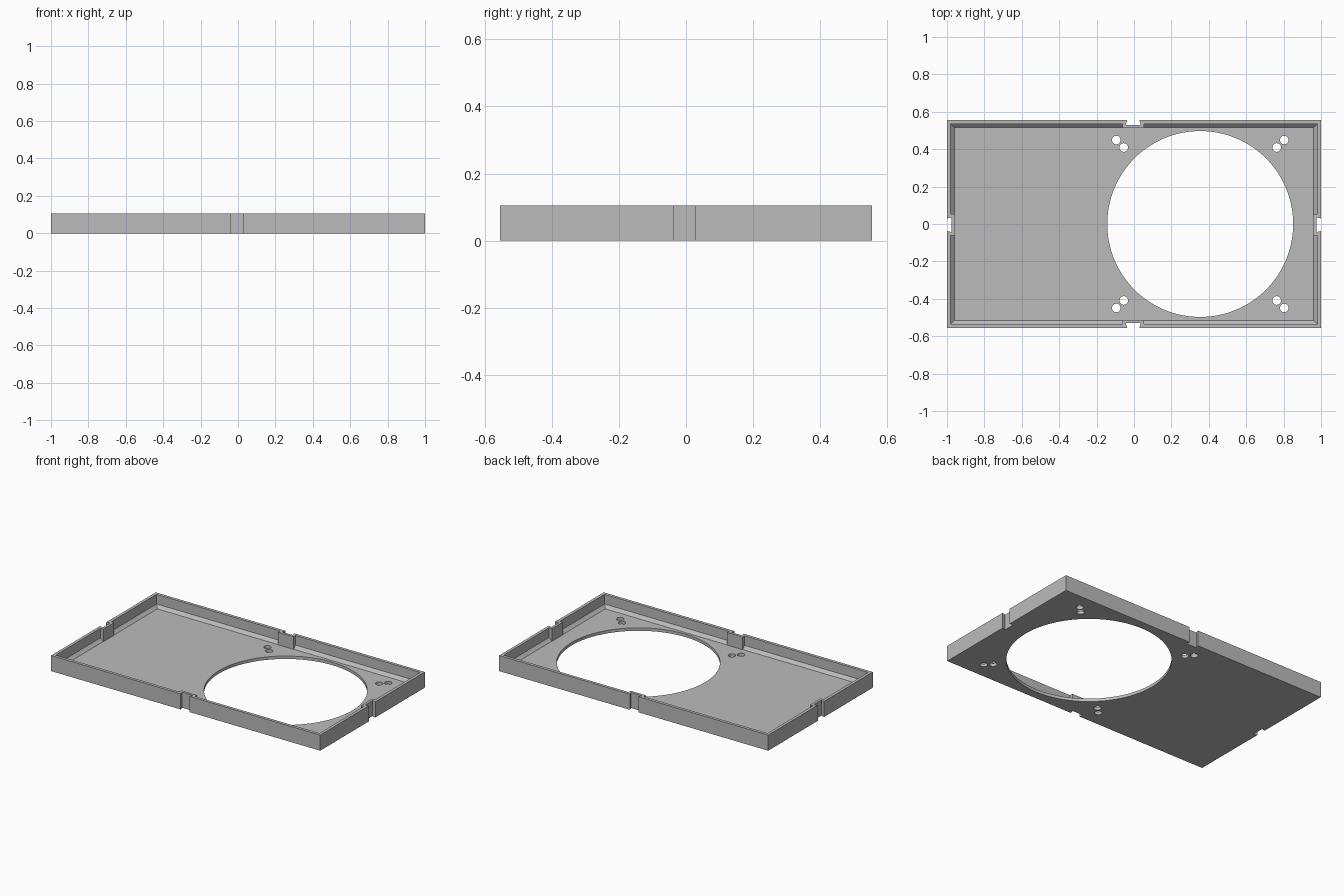
import bpy
import bmesh
import math
from mathutils import Matrix

if "Cube" in bpy.data.objects:
    bpy.data.objects.remove(bpy.data.objects["Cube"], do_unlink=True)

HX, HY, HEIGHT = 1.0, 0.555, 0.105   # outer half sizes and height
FLOOR, WALL, CHAMFER = 0.02, 0.02, 0.02
SLOT_SHIFT = -0.004                  # slots sit slightly off the middle

grey = bpy.data.materials.new("light_grey")
grey.use_nodes = True
colour = (0.5, 0.5, 0.5, 1)
grey.diffuse_color = colour
grey.node_tree.nodes["Principled BSDF"].inputs["Base Color"].default_value = colour


def make_object(name, bm):
    bmesh.ops.recalc_face_normals(bm, faces=bm.faces)
    mesh = bpy.data.meshes.new(name)
    bm.to_mesh(mesh)
    bm.free()
    mesh.materials.append(grey)
    obj = bpy.data.objects.new(name, mesh)
    bpy.context.collection.objects.link(obj)
    return obj


def loft(bm, rings):
    """Close a stack of equal-length point rings into a solid."""
    rows = [[bm.verts.new(p) for p in ring] for ring in rings]
    for low, high in zip(rows, rows[1:]):
        for i in range(len(low)):
            j = (i + 1) % len(low)
            bm.faces.new((low[i], low[j], high[j], high[i]))
    bm.faces.new(rows[0][::-1])
    bm.faces.new(rows[-1])


def rectangle(inset, z):
    x, y = HX - inset, HY - inset
    return [(-x, -y, z), (x, -y, z), (x, y, z), (-x, y, z)]


def prism(bm, outline, bottom, top):
    loft(bm, [[(x, y, z) for x, y in outline] for z in (bottom, top)])


def side_outlines(outer_half, inner_half, outer, inner):
    """A trapezium at the middle of each of the four walls."""
    for sign in (-1, 1):
        for along_x, reach in ((True, HY), (False, HX)):
            shape = [(-outer_half, reach + outer), (outer_half, reach + outer),
                     (inner_half, reach - inner), (-inner_half, reach - inner)]
            shape = [(a + SLOT_SHIFT, sign * d) for a, d in shape]
            yield shape if along_x else [(d, a) for a, d in shape]


def subtract(target, cutter):
    mod = target.modifiers.new("cut", "BOOLEAN")
    mod.operation = "DIFFERENCE"
    mod.solver = "EXACT"
    mod.object = cutter
    bpy.context.view_layer.objects.active = target
    bpy.ops.object.modifier_apply(modifier=mod.name)
    bpy.data.objects.remove(cutter, do_unlink=True)


# Solid outer block
bm = bmesh.new()
loft(bm, [rectangle(0, 0), rectangle(0, HEIGHT)])
tray = make_object("tray", bm)

# Cavity with a chamfered foot, leaving a boss behind each slot
bm = bmesh.new()
loft(bm, [rectangle(WALL + CHAMFER, FLOOR), rectangle(WALL, FLOOR + CHAMFER),
          rectangle(WALL, HEIGHT + 0.1)])
cavity = make_object("cavity_cutter", bm)
bm = bmesh.new()
for outline in side_outlines(0.057, 0.057, 0.05, 0.042):
    prism(bm, outline, -0.1, 0.5)
subtract(cavity, make_object("boss_cutter", bm))
subtract(tray, cavity)

# Dovetail slots through the walls
bm = bmesh.new()
for outline in side_outlines(0.033, 0.04, 0, 0.025):
    # Continue the slot just past the outer face
    cx, cy = [sum(p[i] for p in outline) / 4 for i in (0, 1)]
    push = (0, math.copysign(0.01, cy)) if abs(cy) > abs(cx) else (math.copysign(0.01, cx), 0)
    lip = [(x + push[0], y + push[1]) for x, y in outline[:2]]
    prism(bm, [lip[0], lip[1], outline[1], outline[2], outline[3], outline[0]], -0.1, 0.3)
subtract(tray, make_object("slot_cutter", bm))

# Large round opening with paired screw holes around it
OPENING_X = 0.354
bm = bmesh.new()


def drill(x, y, radius, sides):
    bmesh.ops.create_cone(bm, cap_ends=True, segments=sides, radius1=radius,
                          radius2=radius, depth=0.4,
                          matrix=Matrix.Translation((x, y, 0)))


drill(OPENING_X, 0, 0.497, 128)
subtract(tray, make_object("opening_cutter", bm))
for dx, dy in ((0.449, 0.449), (0.409, 0.409)):
    bm = bmesh.new()
    for sx in (-1, 1):
        for sy in (-1, 1):
            drill(OPENING_X + sx * dx, sy * dy, 0.023, 32)
    subtract(tray, make_object("screw_hole_cutter", bm))

# Smooth round edges, keep corners crisp
bpy.ops.object.select_all(action="DESELECT")
tray.select_set(True)
bpy.context.view_layer.objects.active = tray
bpy.ops.object.shade_smooth_by_angle(angle=math.radians(30))
